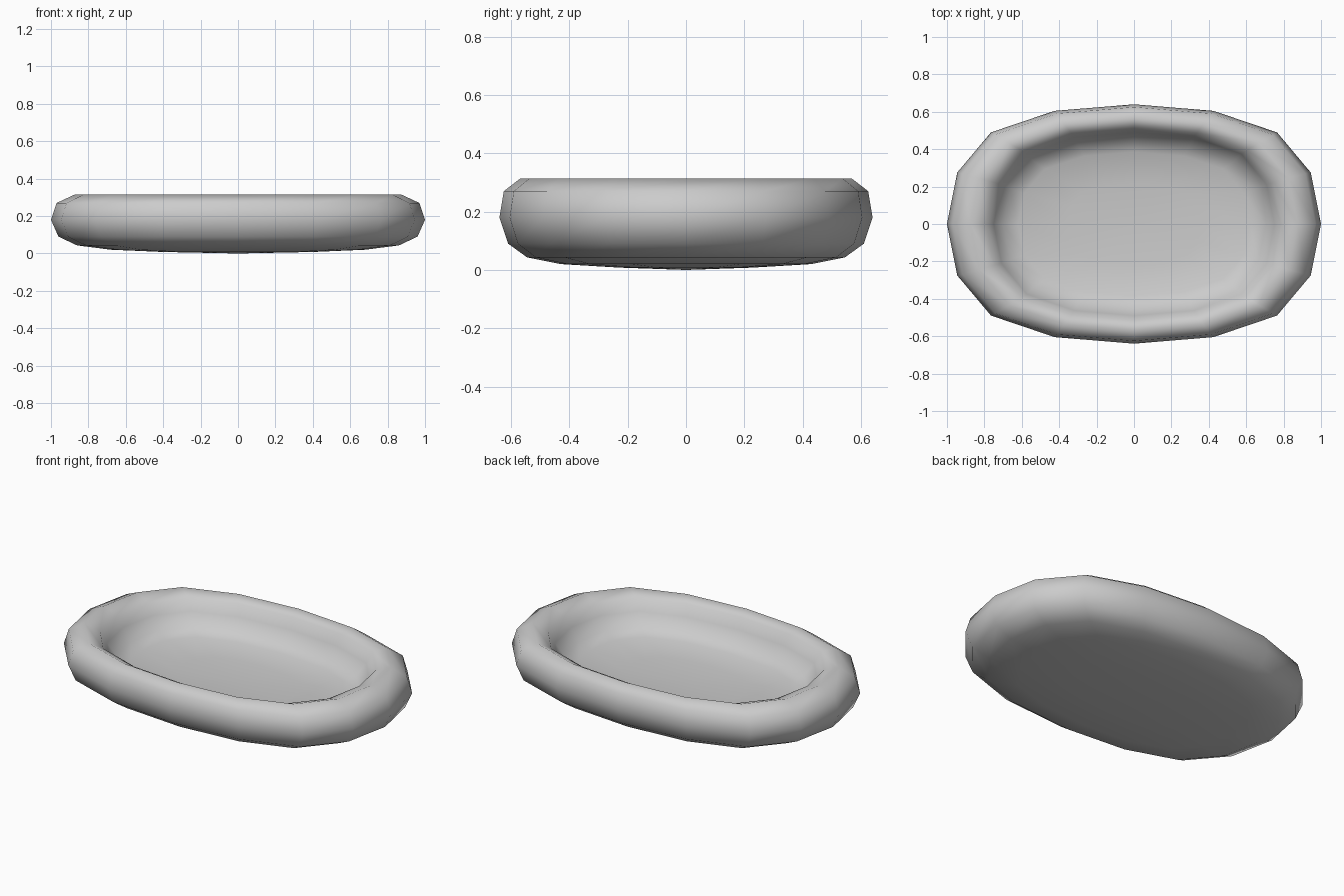
import bpy, bmesh

if "Cube" in bpy.data.objects:
    bpy.data.objects.remove(bpy.data.objects["Cube"])

# One quadrant of the 16-sided oval outline, as fractions of the half-lengths
quad = [(1, 0), (0.945, 0.43), (0.765, 0.765), (0.425, 0.945)]
half = quad + [(0, 1)] + [(-x, y) for x, y in quad[:0:-1]]
outline = half + [(-x, -y) for x, y in half]

# Ring profile (half-length x, half-length y, z): underside, fat rim, dished floor
rings = [
    (0.40, 0.23, 0.008), (0.68, 0.43, 0.02), (0.86, 0.545, 0.043),
    (0.96, 0.61, 0.09), (1.00, 0.64, 0.18), (0.97, 0.625, 0.27),
    (0.875, 0.568, 0.314), (0.79, 0.515, 0.285), (0.75, 0.49, 0.22),
    (0.70, 0.44, 0.15), (0.62, 0.385, 0.125), (0.36, 0.22, 0.108),
]

bm = bmesh.new()
loops = [[bm.verts.new((x * rx, y * ry, z)) for x, y in outline]
         for rx, ry, z in rings]
n = len(outline)

# Skin between neighbouring rings
for a, b in zip(loops, loops[1:]):
    for i in range(n):
        j = (i + 1) % n
        bm.faces.new((a[i], a[j], b[j], b[i]))

# Close underside and floor with fans
for loop, z in ((loops[0], 0.0), (loops[-1], 0.10)):
    c = bm.verts.new((0, 0, z))
    for i in range(n):
        bm.faces.new((loop[i], loop[(i + 1) % n], c))

bmesh.ops.recalc_face_normals(bm, faces=bm.faces[:])
for f in bm.faces:
    f.smooth = True

mesh = bpy.data.meshes.new("padded_oval_tray")
bm.to_mesh(mesh)
bm.free()
bpy.context.collection.objects.link(bpy.data.objects.new("padded_oval_tray", mesh))
